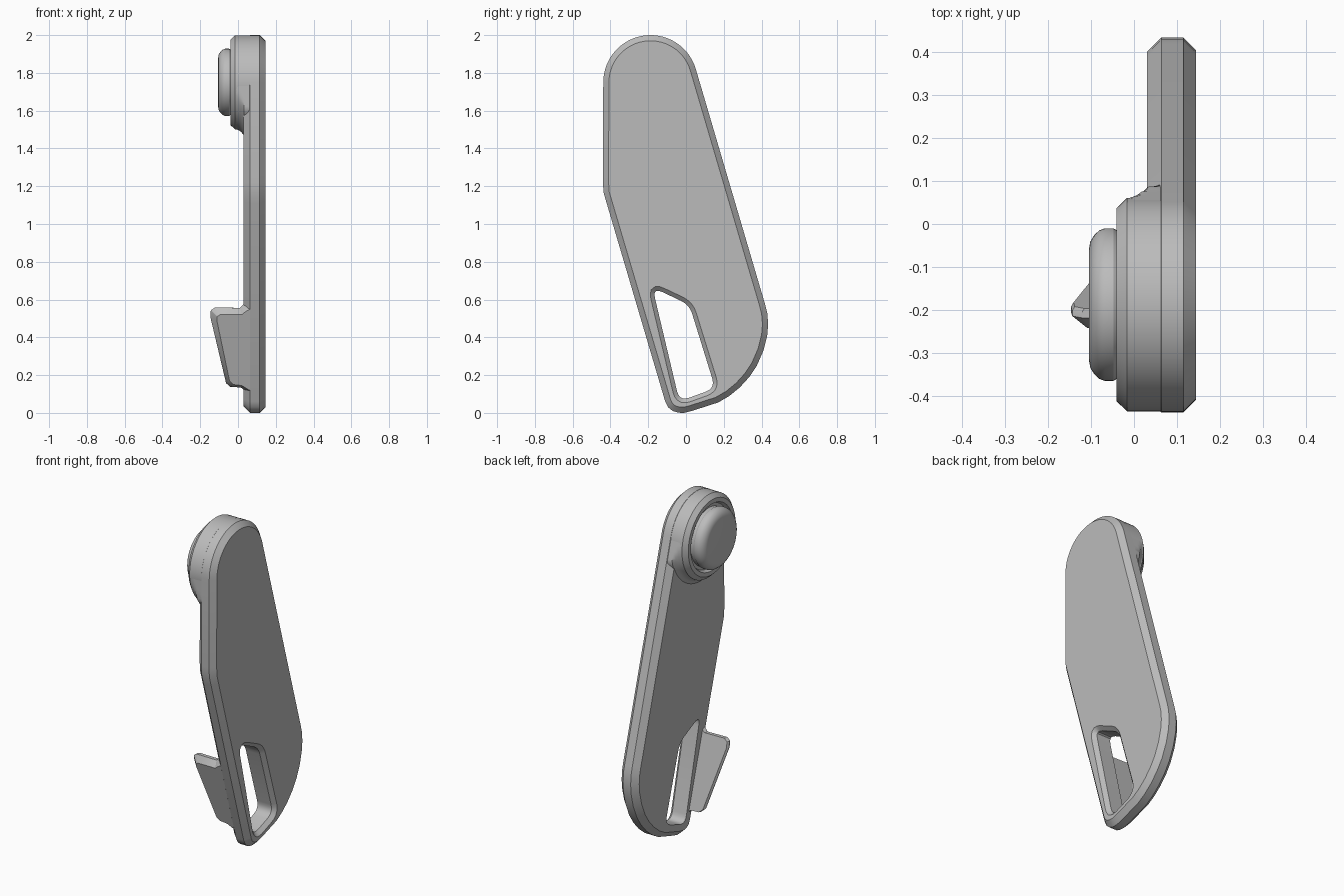
import bpy, bmesh, math
from mathutils import Vector

cube = bpy.data.objects.get("Cube")
if cube:
    bpy.data.objects.remove(cube)

grey = bpy.data.materials.new("mid_grey")
grey.use_nodes = True
COLOUR = (0.5, 0.5, 0.5, 1)
grey.diffuse_color = COLOUR
grey.node_tree.nodes["Principled BSDF"].inputs["Base Color"].default_value = COLOUR

PIVOT = Vector((-0.188, 1.75))   # centre of the round head (y, z)
RADIUS = 0.25
LEAN = math.atan(0.294)          # tilt of the long straight edges


def finish(bm, name, angle=28):
    bmesh.ops.recalc_face_normals(bm, faces=bm.faces)
    mesh = bpy.data.meshes.new(name)
    bm.to_mesh(mesh)
    bm.free()
    mesh.materials.append(grey)
    obj = bpy.data.objects.new(name, mesh)
    bpy.context.collection.objects.link(obj)
    bpy.ops.object.select_all(action="DESELECT")
    obj.select_set(True)
    bpy.context.view_layer.objects.active = obj
    bpy.ops.object.shade_smooth_by_angle(angle=math.radians(angle))
    return obj


def inset(points, amount):
    """Mitred inset of a counter-clockwise outline."""
    result = []
    for i, p in enumerate(points):
        a = (p - points[i - 1]).normalized()
        b = (points[(i + 1) % len(points)] - p).normalized()
        na, nb = Vector((-a.y, a.x)), Vector((-b.y, b.x))
        result.append(p + (na + nb) * amount / (1 + na.dot(nb)))
    return result


def ring(bm, points, x):
    return [bm.verts.new((x, p.x, p.y)) for p in points]


def bridge(bm, rings):
    for a, b in zip(rings, rings[1:]):
        for i in range(len(a)):
            j = (i + 1) % len(a)
            bm.faces.new((a[i], a[j], b[j], b[i]))


def loop_edges(bm, loop):
    return [bm.edges.get((loop[i - 1], loop[i])) for i in range(len(loop))]


def rounded(corners, steps=5):
    """Round each (y, z, cut length) corner with a quadratic curve."""
    pts = [Vector(c[:2]) for c in corners]
    result = []
    for i, p in enumerate(pts):
        cut = corners[i][2]
        a = p + (pts[i - 1] - p).normalized() * cut
        b = p + (pts[(i + 1) % len(pts)] - p).normalized() * cut
        for k in range(steps + 1):
            t = k / steps
            result.append(a * (1 - t) ** 2 + p * 2 * t * (1 - t) + b * t * t)
    return result


# Plate: chamfered outline with a slanted opening
head = [PIVOT + RADIUS * Vector((math.cos(t), math.sin(t)))
        for t in (LEAN + (math.pi - LEAN) * k / 28 for k in range(29))]
lower = [(-0.44, 1.22), (-0.436, 1.165), (-0.42, 1.11), (-0.11, 0.06),
         (-0.095, 0.03), (-0.07, 0.01), (-0.04, 0.001), (-0.01, 0), (0.03, 0.01),
         (0.17, 0.055), (0.23, 0.09), (0.285, 0.135), (0.335, 0.19), (0.375, 0.25),
         (0.41, 0.33), (0.43, 0.41), (0.435, 0.47), (0.43, 0.53), (0.42, 0.57)]
outline = head + [Vector(p) for p in lower]
opening = rounded([(0.018, 0.572, 0.05), (-0.178, 0.665, 0.06),
                   (-0.035, 0.062, 0.055), (0.155, 0.13, 0.055)])

bm = bmesh.new()
outer = [ring(bm, inset(outline, d), x) for d, x in
         ((0.033, 0.03), (0, 0.064), (0, 0.115), (0.03, 0.145))]
inner = [ring(bm, inset(opening, d), x) for d, x in
         ((0, 0.03), (0, 0.123), (-0.022, 0.145))]
bridge(bm, outer)
bridge(bm, inner)
for end, side in ((0, -1), (-1, 1)):
    bmesh.ops.triangle_fill(bm, use_beauty=True, normal=(side, 0, 0),
                            edges=loop_edges(bm, outer[end]) + loop_edges(bm, inner[end]))
finish(bm, "plate")


def lathe(name, profile, sides=64, rule=None):
    """Turn (radius, x) pairs about the head's axis, capping both ends."""
    bm = bmesh.new()
    rings = []
    for r, x in profile:
        dirs = [Vector((math.cos(t), math.sin(t)))
                for t in (2 * math.pi * k / sides for k in range(sides))]
        offsets = [rule(d * r) if rule else d * r for d in dirs]
        rings.append(ring(bm, [PIVOT + o for o in offsets], x))
    bridge(bm, rings)
    bm.faces.new(rings[0])
    bm.faces.new(rings[-1])
    return finish(bm, name)


# Head boss with a groove around the button
lathe("head_boss", [(0.249, 0.1), (0.249, -0.016), (0.225, -0.041),
                    (0.2, -0.041), (0.19, -0.02), (0.1, -0.02)])

# Button with a rounded rim
lathe("button", [(0.172, -0.015), (0.173, -0.04), (0.178, -0.048), (0.178, -0.068),
                 (0.173, -0.081), (0.162, -0.093), (0.147, -0.102), (0.13, -0.105)])


# Flare under the boss, kept inside the plate outline
def inside_plate(o):
    limit = RADIUS - 0.002
    if LEAN < math.atan2(o.y, o.x) < math.pi and o.length > limit:
        return o.normalized() * limit
    for n in (Vector((math.cos(LEAN), math.sin(LEAN))), Vector((-1, 0))):
        o = o - n * max(0, o.dot(n) - limit)
    return o


lathe("boss_flare", [(0.248, -0.012), (0.254, 0.004), (0.264, 0.018),
                     (0.282, 0.032), (0.29, 0.064)], 96, inside_plate)

# Finger tab: leaning fin along the front edge, chamfered on its front
edge = [(0.09, 0.1), (0.055, 0.1), (0.015, 0.135), (-0.04, 0.137), (-0.063, 0.157),
        (-0.147, 0.51), (-0.144, 0.543), (-0.122, 0.558), (0.01, 0.556),
        (0.035, 0.58), (0.09, 0.6)]
front = [(0.09, 0.12), (0.06, 0.12), (0.02, 0.145), (-0.025, 0.15), (-0.045, 0.17),
         (-0.112, 0.49), (-0.11, 0.51), (-0.095, 0.52), (0.02, 0.52),
         (0.045, 0.54), (0.09, 0.56)]
bm = bmesh.new()
rings = []
for profile, depth in ((front, 0.001), (edge, 0.038), (edge, 0.05),
                       ([(x + 0.006 if x < 0.09 else x, z) for x, z in edge], 0.06)):
    rings.append([bm.verts.new((x, -0.0923 - 0.2952 * z + depth, z)) for x, z in profile])
bridge(bm, rings)
bm.faces.new(rings[0])
bm.faces.new(rings[-1])
finish(bm, "finger_tab")
